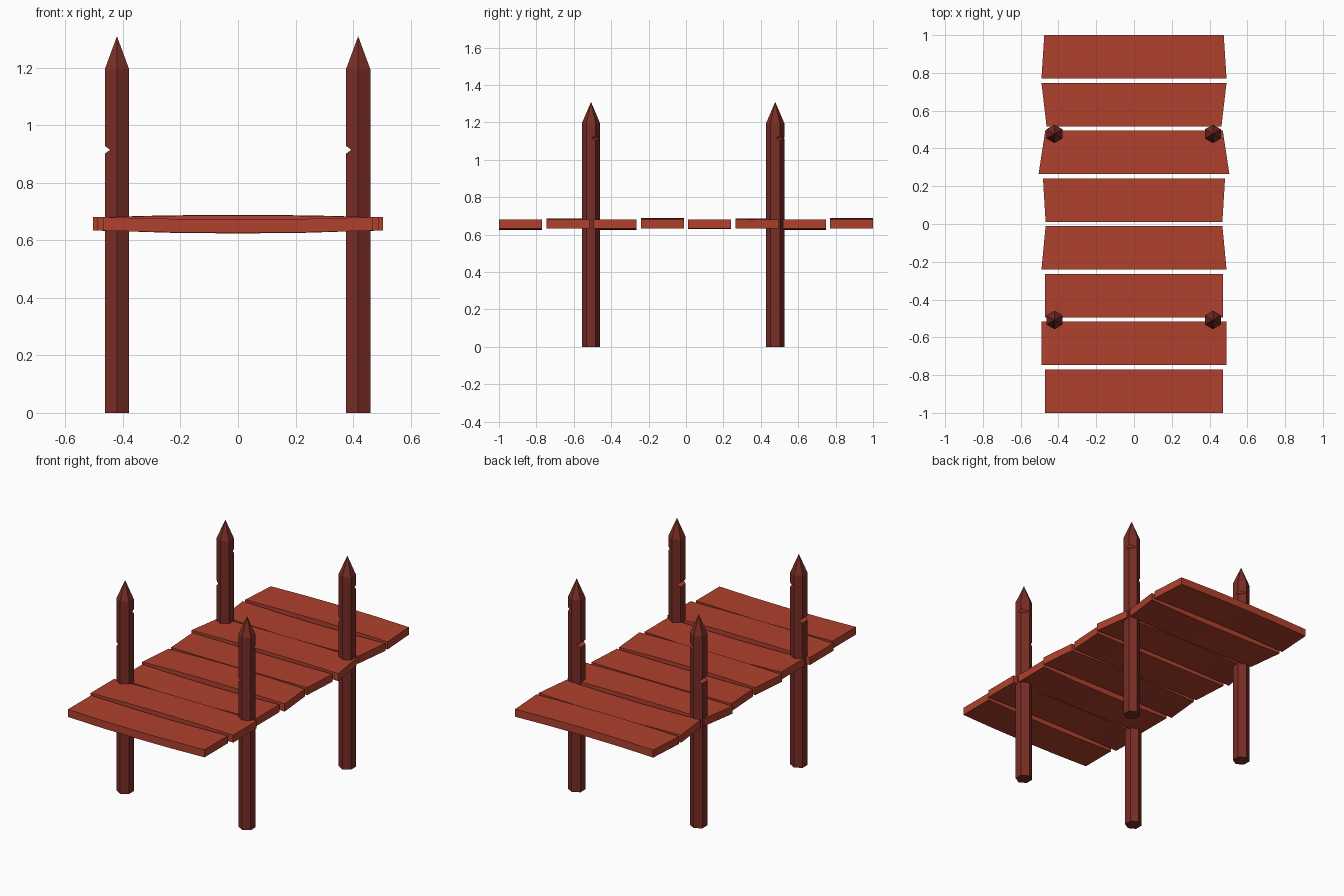
import bpy
import bmesh
from math import sin, cos, pi
from mathutils import Vector

if "Cube" in bpy.data.objects:
    bpy.data.objects.remove(bpy.data.objects["Cube"])


def make_material(name, rgb):
    mat = bpy.data.materials.new(name)
    mat.use_nodes = True
    mat.diffuse_color = (*rgb, 1)
    mat.node_tree.nodes["Principled BSDF"].inputs["Base Color"].default_value = (*rgb, 1)
    return mat


RED_WOOD = make_material("red wood", (0.43, 0.052, 0.026))
DARK_WOOD = make_material("dark wood", (0.19, 0.026, 0.019))


def loft(name, rings, mats, apex=None):
    """Join matching rings of points with quads, then close both ends."""
    bm = bmesh.new()
    loops = [[bm.verts.new(p) for p in ring] for ring in rings]
    n = len(loops[0])
    for a, b in zip(loops, loops[1:]):
        for i in range(n):
            j = (i + 1) % n
            bm.faces.new((a[i], a[j], b[j], b[i]))
    bm.faces.new(loops[0][::-1])
    if apex is None:
        bm.faces.new(loops[-1])
    else:
        tip = bm.verts.new(apex)
        for i in range(n):
            bm.faces.new((loops[-1][i], loops[-1][(i + 1) % n], tip))
    bmesh.ops.recalc_face_normals(bm, faces=bm.faces[:])
    mesh = bpy.data.meshes.new(name)
    bm.to_mesh(mesh)
    bm.free()
    for mat in mats:
        mesh.materials.append(mat)
    obj = bpy.data.objects.new(name, mesh)
    bpy.context.collection.objects.link(obj)
    return obj


# Deck planks, front to back: half widths at front and back edge, bow
BOTTOM, THICK, DEPTH, PITCH = 0.634, 0.047, 0.23, 0.2529
PLANKS = [
    (0.47, 0.47, -0.008), (0.49, 0.49, 0.006), (0.47, 0.47, -0.01),
    (0.49, 0.468, 0.008), (0.468, 0.482, -0.003), (0.505, 0.47, 0.006),
    (0.463, 0.49, -0.008), (0.49, 0.475, 0.008),
]
for k, (front, back, bow) in enumerate(PLANKS):
    y0 = -1 + k * PITCH
    y1 = y0 + DEPTH
    rings = []
    for t in (-1, -0.5, 0, 0.5, 1):
        z = BOTTOM + bow * (1 - t * t)
        rings.append([(t * front, y0, z), (t * back, y1, z),
                      (t * back, y1, z + THICK), (t * front, y0, z + THICK)])
    loft(f"deck_plank_{k + 1}", rings, [RED_WOOD])


def cut_notch(post, x, y, z, angle, depth):
    """Chop a V-shaped notch whose inner edge lies at the given depth."""
    out = Vector((cos(angle), sin(angle), 0))
    side = Vector((-sin(angle), cos(angle), 0))
    up = Vector((0, 0, 1))
    inner = Vector((x, y, z)) + out * depth
    rings = []
    for s in (-0.1, 0.1):
        p = inner + side * s
        rings.append([p, p + out * 0.06 + up * 0.045, p + out * 0.06 - up * 0.045])
    cutter = loft("notch_cutter", rings, [])
    cutter.hide_render = True
    mod = post.modifiers.new("notch", "BOOLEAN")
    mod.operation = "DIFFERENCE"
    mod.solver = "EXACT"
    mod.object = cutter
    bpy.context.view_layer.objects.active = post
    bpy.ops.object.modifier_apply(modifier=mod.name)
    bpy.data.objects.remove(cutter)


# Hexagonal posts with pointed tops and two chopped notches
RADIUS = 0.049
for side_name, x in (("left", 0.418), ("right", -0.421)):
    for end_name, y in (("front", -0.508), ("back", 0.477)):
        rings = [[(x + RADIUS * sin(i * pi / 3), y + RADIUS * cos(i * pi / 3), z)
                  for i in range(6)] for z in (0, 1.195)]
        post = loft(f"{end_name}_{side_name}_post", rings,
                    [DARK_WOOD, RED_WOOD], apex=(x, y, 1.31))
        cut_notch(post, x, y, 0.915, pi, 0.024)
        cut_notch(post, x, y, 1.117, pi / 4, 0.031)
        # Fresh wood inside the notches
        for face in post.data.polygons:
            fresh = abs(face.normal.z) > 0.2 and 0.8 < face.center.z < 1.16
            face.material_index = 1 if fresh else 0
